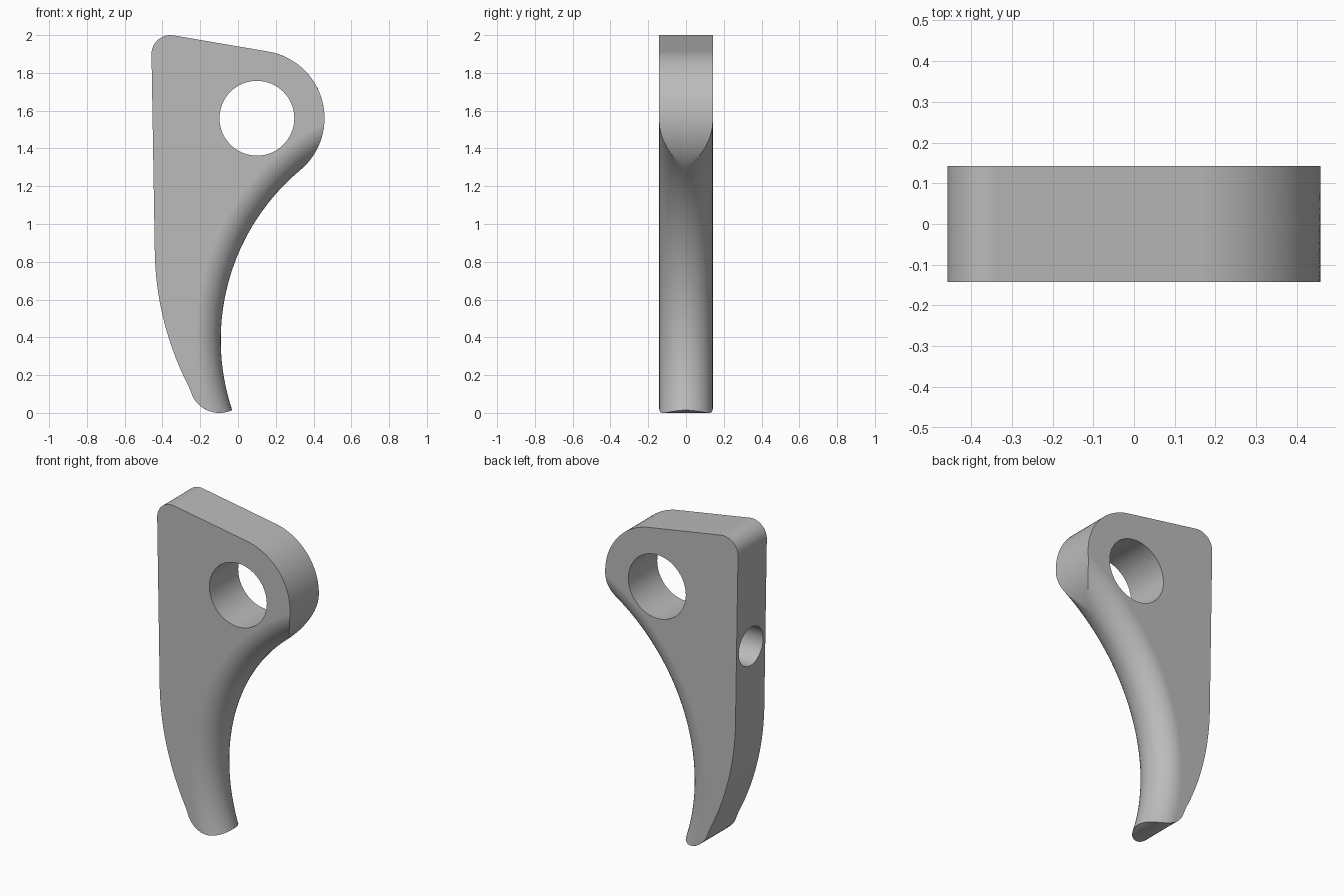
import bpy, bmesh
from math import sin, cos, pi, radians, atan2, acos, sqrt, hypot
from mathutils import Matrix

cube = bpy.data.objects.get("Cube")
if cube:
    bpy.data.objects.remove(cube, do_unlink=True)

HALF = 0.142                       # half thickness, also the finger edge radius
RING, RING_R = (0.10, 1.56), 0.358
FINGER = (1.08, 0.386)             # centre of the concave finger curve
TIP, TIP_R = (-0.098, 0.16), 0.16
CORNER, CORNER_R = (-0.358, 1.9), 0.1
BACK_R = 1.61
FINGER_R = hypot(FINGER[0] - RING[0], FINGER[1] - RING[1]) - RING_R
LAYERS = 24


def arc(c, r, a0, a1, n):
    return [(c[0] + r * cos(a0 + (a1 - a0) * i / n),
             c[1] + r * sin(a0 + (a1 - a0) * i / n)) for i in range(n + 1)]


def meet(c1, r1, c2, r2, side):
    """Angle on circle 1 where it crosses circle 2."""
    dx, dz = c2[0] - c1[0], c2[1] - c1[1]
    d = hypot(dx, dz)
    k = (d * d + r1 * r1 - r2 * r2) / (2 * d * r1)
    return atan2(dz, dx) + side * acos(max(-1, min(1, k)))


def outline(depth):
    """Side profile with the finger curve set back by depth."""
    r = FINGER_R + depth
    slope = radians(28.7)
    pts = arc(CORNER, CORNER_R, pi, radians(80), 12)
    pts += arc(RING, RING_R, radians(80), meet(RING, RING_R, FINGER, r, 1), 32)
    low = meet(FINGER, r, TIP, TIP_R, 1)
    if low < 0:
        low += 2 * pi
    pts += arc(FINGER, r, meet(FINGER, r, RING, RING_R, -1), low, 48)[1:]
    end = meet(TIP, TIP_R, FINGER, r, -1)
    pts += arc(TIP, TIP_R, end, slope - pi, 14)[1:]
    # long back curve up to the straight back edge
    pts += arc((BACK_R - 0.441, 0.88), BACK_R, pi + slope, pi, 20)[1:]
    return pts


# Lever body: stacked profiles give the rounded finger edge
bm = bmesh.new()
rings = []
for i in range(LAYERS + 1):
    a = pi * i / LAYERS
    rings.append([bm.verts.new((x, -HALF * cos(a), z))
                  for x, z in outline(HALF * (1 - sin(a)))])
for a, b in zip(rings, rings[1:]):
    for i in range(len(a)):
        j = (i + 1) % len(a)
        bm.faces.new((a[i], a[j], b[j], b[i]))
bm.faces.new(rings[0])
bm.faces.new(rings[-1])
bmesh.ops.recalc_face_normals(bm, faces=bm.faces)
mesh = bpy.data.meshes.new("lever_body")
bm.to_mesh(mesh)
bm.free()
body = bpy.data.objects.new("lever_body", mesh)
bpy.context.collection.objects.link(body)

# Material
grey = bpy.data.materials.new("plain_grey")
grey.use_nodes = True
colour = (0.5, 0.5, 0.5, 1)
grey.diffuse_color = colour
grey.node_tree.nodes["Principled BSDF"].inputs["Base Color"].default_value = colour
mesh.materials.append(grey)


# Pivot hole through the ring, and blind spring hole in the back edge
def drill(name, radius, length, place, rotation):
    bpy.ops.mesh.primitive_cylinder_add(vertices=64, radius=radius, depth=length,
                                        location=place, rotation=rotation)
    cutter = bpy.context.object
    cutter.name = name
    cutter.hide_render = True
    cutter.data.materials.append(grey)
    mod = body.modifiers.new(name, "BOOLEAN")
    mod.operation = "DIFFERENCE"
    mod.solver = "EXACT"
    mod.object = cutter
    bpy.context.view_layer.objects.active = body
    bpy.ops.object.modifier_apply(modifier=name)
    bpy.data.objects.remove(cutter, do_unlink=True)


drill("pivot_hole", 0.198, 1, (RING[0], 0, RING[1]), (pi / 2, 0, 0))
drill("spring_hole", 0.12, 0.6, (-0.45, 0, 1.28), (0, pi / 2, 0))

# Smooth shading with crisp edges
bpy.ops.object.select_all(action="DESELECT")
body.select_set(True)
bpy.context.view_layer.objects.active = body
bpy.ops.object.shade_smooth_by_angle(angle=radians(25))
weighted = body.modifiers.new("weighted_normals", "WEIGHTED_NORMAL")
weighted.keep_sharp = True
